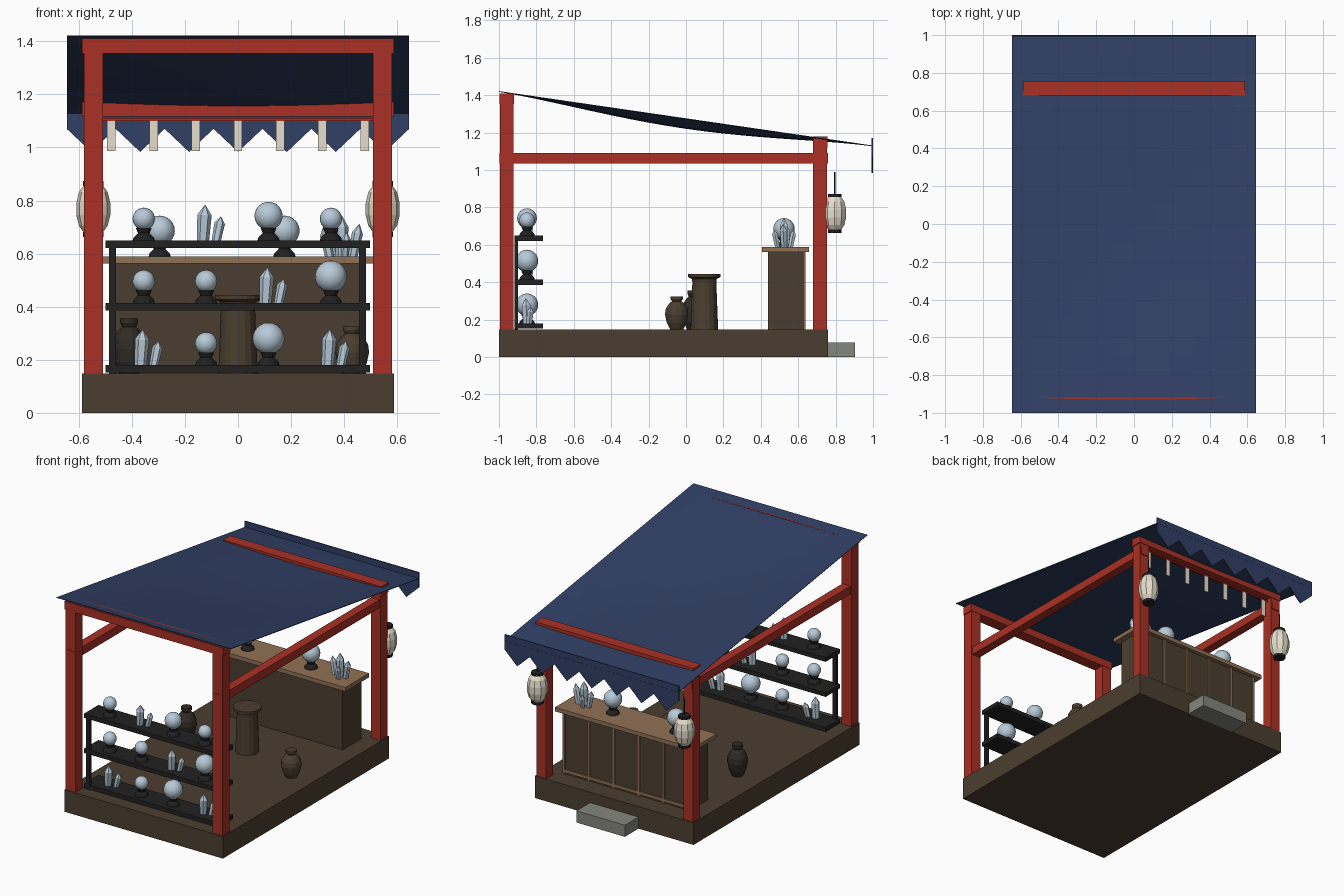
import bpy, bmesh, math
from mathutils import Vector, Matrix

if "Cube" in bpy.data.objects:
    bpy.data.objects.remove(bpy.data.objects["Cube"])


def material(name, r, g, b):
    m = bpy.data.materials.new(name)
    m.diffuse_color = (r, g, b, 1)
    m.use_nodes = True
    m.node_tree.nodes["Principled BSDF"].inputs["Base Color"].default_value = m.diffuse_color
    return m


RED = material("red_paint", 0.40, 0.030, 0.018)
NAVY = material("navy_cloth", 0.030, 0.050, 0.130)
BROWN = material("dark_wood", 0.070, 0.048, 0.029)
TAN = material("tan_wood", 0.28, 0.165, 0.090)
BLACK = material("black_lacquer", 0.015, 0.015, 0.015)
GLASS = material("pale_crystal", 0.48, 0.59, 0.69)
CREAM = material("cream_paper", 0.80, 0.74, 0.61)
STONE = material("grey_stone", 0.24, 0.24, 0.21)
CLAY = material("dark_clay", 0.030, 0.024, 0.018)


def finish(name, bm, mat, smooth=False):
    bmesh.ops.recalc_face_normals(bm, faces=bm.faces)
    me = bpy.data.meshes.new(name)
    bm.to_mesh(me)
    bm.free()
    me.materials.append(mat)
    for p in me.polygons:
        p.use_smooth = smooth
    ob = bpy.data.objects.new(name, me)
    bpy.context.collection.objects.link(ob)
    return ob


def box(name, x, y, z, mat):
    """Box from (min, max) ranges."""
    bm = bmesh.new()
    bmesh.ops.create_cube(bm, size=1)
    for v in bm.verts:
        v.co = [r[0] if c < 0 else r[1] for c, r in zip(v.co, (x, y, z))]
    return finish(name, bm, mat)


def lathe(name, profile, loc, mat, sides=12, tilt=None):
    """Closed turned shape from (radius, height) points."""
    bm = bmesh.new()
    rings = [[bm.verts.new((r * math.cos(2 * math.pi * i / sides),
                            r * math.sin(2 * math.pi * i / sides), z)) for i in range(sides)]
             for r, z in profile]
    for a, b in zip(rings, rings[1:]):
        for i in range(sides):
            j = (i + 1) % sides
            bm.faces.new((a[i], a[j], b[j], b[i]))
    bm.faces.new(rings[0][::-1])
    bm.faces.new(rings[-1])
    if tilt:
        bm.transform(Matrix.Rotation(tilt[0], 4, 'X') @ Matrix.Rotation(tilt[1], 4, 'Y'))
    bm.transform(Matrix.Translation(Vector(loc)))
    return finish(name, bm, mat)


def orb(x, y, z, r):
    """Crystal ball on a waisted stand."""
    lathe("orb_stand", [(0.042, 0), (0.038, 0.012), (0.022, 0.028), (0.030, 0.048)],
          (x, y, z), BLACK)
    bm = bmesh.new()
    bmesh.ops.create_uvsphere(bm, u_segments=16, v_segments=12, radius=r)
    bm.transform(Matrix.Translation((x, y, z + 0.040 + r)))
    finish("crystal_ball", bm, GLASS, True)


def crystal(x, y, z, r, h, tx, ty):
    lathe("crystal", [(r * 0.85, -0.004), (r, h * 0.72), (0.001, h)], (x, y, z), GLASS, 6, (tx, ty))


def cluster(x, y, z):
    crystal(x - 0.022, y, z, 0.027, 0.135, 0.05, 0.06)
    crystal(x + 0.028, y + 0.012, z, 0.020, 0.092, -0.08, 0.2)


# platform and step
box("platform", (-0.588, 0.588), (-1, 0.76), (0, 0.148), BROWN)
box("step", (-0.18, 0.18), (0.76, 0.904), (0, 0.078), STONE)

# frame: posts, side rails, cross beams
for s in (-1, 1):
    xs = sorted((s * 0.509, s * 0.581))
    box("front_post", xs, (-0.995, -0.921), (0.148, 1.40), RED)
    box("back_post", xs, (0.68, 0.754), (0.148, 1.165), RED)
    box("side_rail", sorted((s * 0.515, s * 0.575)), (-0.998, 0.76), (1.035, 1.09), RED)
box("front_beam", (-0.587, 0.587), (-0.997, -0.919), (1.354, 1.4095), RED)
box("back_beam", (-0.587, 0.587), (0.68, 0.757), (1.117, 1.18), RED)

# sagging canopy
bm = bmesh.new()
bmesh.ops.create_grid(bm, x_segments=12, y_segments=20, size=1)
for v in bm.verts:
    u = (v.co.y + 1) / 2
    sag = 0.052 * max(0, math.sin(math.pi * u)) ** 1.5 * math.cos(math.pi / 2 * v.co.x)
    v.co = (v.co.x * 0.645, v.co.y, 1.422 - 0.291 * u - sag)
ret = bmesh.ops.extrude_face_region(bm, geom=bm.faces[:])
for v in ret["geom"]:
    if isinstance(v, bmesh.types.BMVert):
        v.co.z -= 0.004
finish("canopy", bm, NAVY)

# zigzag valance, seven teeth
bm = bmesh.new()
pts = [(0.645, 1.172), (-0.645, 1.172)]
pts += [(-0.645 + 1.29 * i / 14, 0.983 if i % 2 else 1.07) for i in range(15)]
face = bm.faces.new([bm.verts.new((x, 0.992, z)) for x, z in pts])
ret = bmesh.ops.extrude_face_region(bm, geom=[face])
for v in ret["geom"]:
    if isinstance(v, bmesh.types.BMVert):
        v.co.y += 0.007
finish("valance", bm, NAVY)

# rod with paper strips
box("strip_rod", (-0.51, 0.51), (0.712, 0.722), (1.1, 1.11), RED)
for i in range(-3, 4):
    box("paper_strip", (i * 0.159 - 0.016, i * 0.159 + 0.016), (0.714, 0.72), (0.986, 1.1), CREAM)

# lanterns
for s in (-1, 1):
    at = (s * 0.545, 0.795, 0)
    lathe("lantern", [(0.036, 0.68), (0.054, 0.705), (0.064, 0.745), (0.064, 0.79),
                      (0.054, 0.832), (0.036, 0.857)], at, CREAM, 10)
    lathe("lantern_bottom_cap", [(0.038, 0.663), (0.038, 0.682)], at, BLACK, 10)
    lathe("lantern_top_cap", [(0.038, 0.855), (0.038, 0.873)], at, BLACK, 10)
    lathe("lantern_cord", [(0.004, 0.873), (0.004, 0.99)], at, BLACK, 6)

# counter with battens on the customer side
box("counter_body", (-0.47, 0.47), (0.438, 0.63), (0.148, 0.563), BROWN)
box("counter_top", (-0.512, 0.512), (0.406, 0.657), (0.562, 0.589), TAN)
for i in range(6):
    x = -0.462 + i * 0.1848
    box("counter_batten", (x - 0.008, x + 0.008), (0.63, 0.638), (0.148, 0.563), TAN)
box("counter_rail", (-0.47, 0.47), (0.63, 0.638), (0.16, 0.18), TAN)
orb(-0.295, 0.524, 0.589, 0.057)
orb(0.175, 0.524, 0.589, 0.057)
for dx, dy, r, h, tx, ty in ((0, 0, 0.026, 0.155, 0, 0), (-0.045, 0.01, 0.02, 0.115, -0.05, -0.2),
                             (0.042, 0, 0.021, 0.125, 0.05, 0.2), (0.012, -0.035, 0.017, 0.095, 0.2, 0.08),
                             (-0.015, 0.035, 0.017, 0.095, -0.2, -0.06)):
    crystal(0.39 + dx, 0.524 + dy, 0.589, r, h, tx, ty)

# shelf rack and its goods: ball radius, or 0 for a crystal cluster
goods = {0.18: (0, 0.042, 0.060, 0), 0.414: (0.042, 0.042, 0, 0.060), 0.649: (0.042, 0, 0.053, 0.042)}
for z, row in goods.items():
    box("shelf_board", (-0.5, 0.497), (-0.917, -0.765), (z - 0.028, z), BLACK)
    for i, r in enumerate(row):
        x = -0.355 + i * 0.235
        if r:
            orb(x, -0.85, z, r)
        else:
            cluster(x + 0.01, -0.85, z)
for x in (-0.472, 0.469):
    box("shelf_upright", (x - 0.013, x + 0.013), (-0.917, -0.898), (0.148, 0.63), BLACK)

# pedestal
lathe("pedestal", [(0.074, 0.148), (0.064, 0.40), (0.066, 0.418), (0.087, 0.428), (0.087, 0.445)],
      (0, 0.098, 0), BROWN, 16)


# storage jars
def jar(x, y, h, mat):
    shape = [(0.036, 0), (0.054, 0.2), (0.064, 0.45), (0.060, 0.62), (0.042, 0.78),
             (0.026, 0.85), (0.034, 0.92), (0.034, 1)]
    lathe("jar", [(r, z * h) for r, z in shape], (x, y, 0.148), mat, 14)


jar(-0.41, 0.04, 0.207, CLAY)
jar(0.43, -0.05, 0.177, BROWN)
